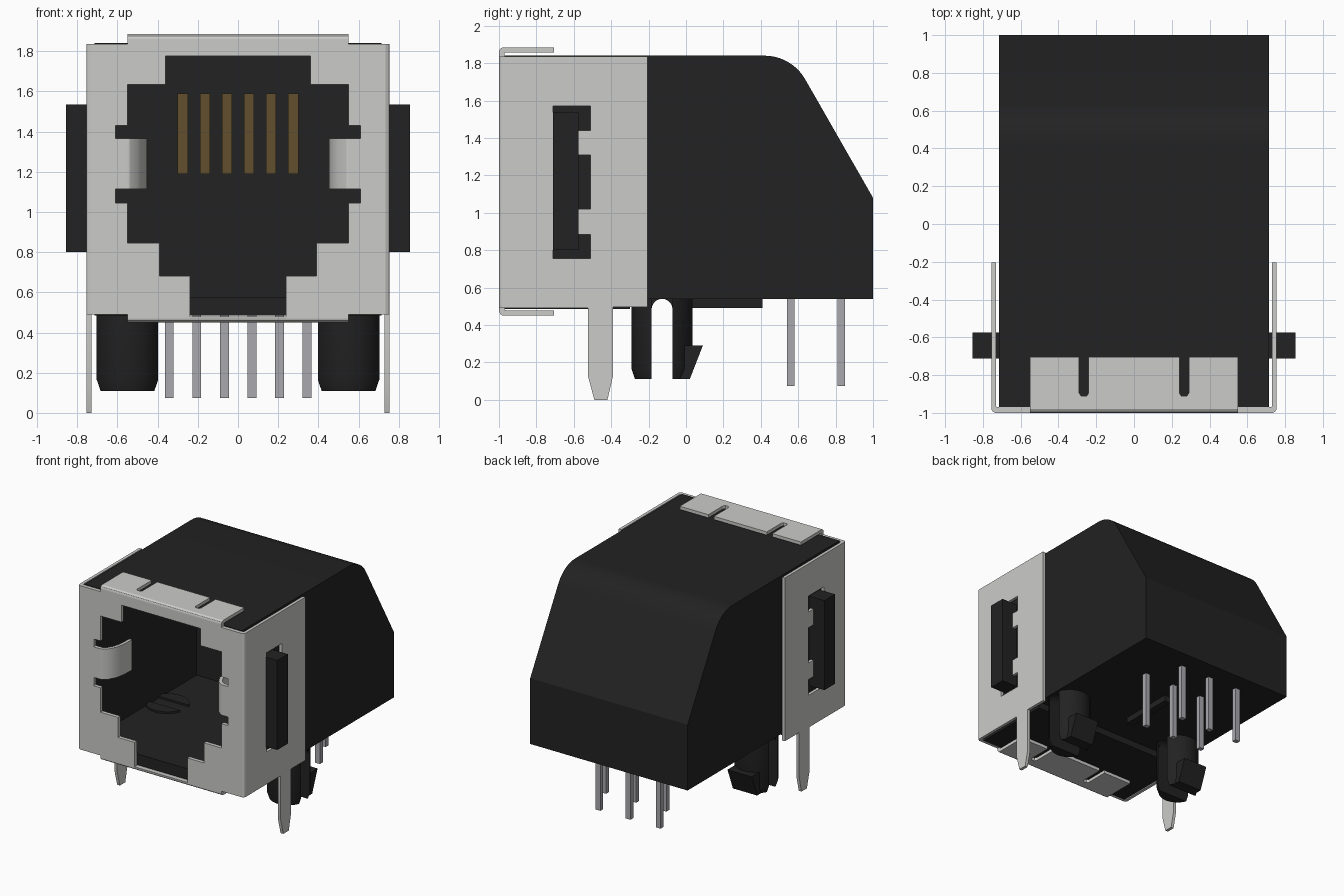
import bpy, bmesh, math

if "Cube" in bpy.data.objects:
    bpy.data.objects.remove(bpy.data.objects["Cube"])


def material(name, rgb):
    m = bpy.data.materials.new(name)
    m.diffuse_color = (*rgb, 1)
    m.use_nodes = True
    m.node_tree.nodes["Principled BSDF"].inputs["Base Color"].default_value = m.diffuse_color
    return m


BLACK = material("black plastic", (0.016, 0.016, 0.016))
STEEL = material("shield metal", (0.6, 0.6, 0.59))
PIN = material("pin metal", (0.40, 0.40, 0.43))
GOLD = material("gold contact", (0.12, 0.078, 0.028))


def loft(name, rings, mat, mirror=False):
    """Closed solid through equal-length rings of 3D points."""
    bm = bmesh.new()
    vs = [[bm.verts.new(p) for p in r] for r in rings]
    n = len(vs[0])
    for a, b in zip(vs, vs[1:]):
        for i in range(n):
            j = (i + 1) % n
            bm.faces.new((a[i], a[j], b[j], b[i]))
    bm.faces.new(vs[0][::-1])
    bm.faces.new(vs[-1])
    bmesh.ops.recalc_face_normals(bm, faces=bm.faces)
    me = bpy.data.meshes.new(name)
    bm.to_mesh(me)
    bm.free()
    me.materials.append(mat)
    ob = bpy.data.objects.new(name, me)
    bpy.context.collection.objects.link(ob)
    if mirror:
        ob.modifiers.new("mirror_x", 'MIRROR').use_mirror_merge = False
    return ob


def prism(name, axis, pts, lo, hi, mat, mirror=False):
    """Extrude a 2D outline along an axis."""
    place = {'x': lambda p, d: (d, p[0], p[1]),
             'y': lambda p, d: (p[0], d, p[1]),
             'z': lambda p, d: (p[0], p[1], d)}[axis]
    return loft(name, [[place(p, d) for p in pts] for d in (lo, hi)], mat, mirror)


def box(name, x, y, z, mat, mirror=False):
    pts = [(x[0], y[0]), (x[1], y[0]), (x[1], y[1]), (x[0], y[1])]
    return prism(name, 'z', pts, z[0], z[1], mat, mirror)


# hollow housing: side profile with rounded sloping back, open at the front
R = 0.25
arc = [(0.42 + R * math.sin(math.radians(a)), 1.84 - R + R * math.cos(math.radians(a)))
       for a in range(0, 61, 6)]
outer = [(-0.97, 1.84)] + arc + [(1, 1.08), (1, 0.54), (-0.97, 0.54)]
cavity = [(-0.97, 0.575), (0.42, 0.575), (0.42, 1.79), (-0.97, 1.79)]
prism("housing_core", 'x', outer + cavity, -0.67, 0.67, BLACK)
prism("housing_side_wall", 'x', outer, 0.67, 0.715, BLACK, True)
box("housing_front_step", (-0.715, 0.715), (-0.97, -0.3), (0.485, 0.545), BLACK)
box("housing_bottom_rib", (-0.03, 0.03), (-0.05, 0.41), (0.49, 0.545), BLACK)
box("side_latch", (0.70, 0.855), (-0.712, -0.575), (0.80, 1.535), BLACK, True)

# shield front plate (right half) with the stepped opening
front = [(0, 1.86), (0.55, 1.86), (0.55, 1.835), (0.70, 1.835), (0.70, 0.49),
         (0.55, 0.49), (0.55, 0.47), (0.24, 0.47), (0.24, 0.68), (0.39, 0.68),
         (0.39, 0.845), (0.55, 0.845), (0.55, 1.045), (0.61, 1.045), (0.61, 1.115),
         (0.55, 1.115), (0.55, 1.365), (0.61, 1.365), (0.61, 1.43), (0.55, 1.43),
         (0.55, 1.635), (0.36, 1.635), (0.36, 1.775), (0, 1.775)]
prism("shield_front", 'y', front, -1, -0.97, STEEL, True)

# rounded vertical corners of the shield
corner = [(0.70, -1), (0.735, -1), (0.748, -0.993), (0.755, -0.98), (0.755, -0.95),
          (0.73, -0.95), (0.73, -0.965), (0.725, -0.97), (0.70, -0.97)]
prism("shield_corner", 'z', corner, 0.49, 1.835, STEEL, True)

# shield sides with toothed window and solder leg
box("shield_side_strip", (0.73, 0.755), (-0.95, -0.71), (0.49, 1.835), STEEL, True)
side = [(-0.71, 0.49), (-0.71, 0.755), (-0.51, 0.755), (-0.51, 0.885), (-0.575, 0.885),
        (-0.575, 1.02), (-0.51, 1.02), (-0.51, 1.31), (-0.575, 1.31), (-0.575, 1.44),
        (-0.51, 1.44), (-0.51, 1.57), (-0.71, 1.57), (-0.71, 1.835), (-0.205, 1.835),
        (-0.205, 0.495), (-0.39, 0.495), (-0.39, 0.13), (-0.42, 0), (-0.49, 0),
        (-0.525, 0.13), (-0.525, 0.49)]
prism("shield_side_and_leg", 'x', side, 0.73, 0.755, STEEL, True)

# inward bent spring tabs
tab = [(0.57, -1), (0.54, -0.995), (0.50, -0.965), (0.47, -0.91), (0.455, -0.84), (0.45, -0.73),
       (0.475, -0.73), (0.48, -0.84), (0.495, -0.90), (0.52, -0.945), (0.55, -0.97), (0.57, -0.972)]
prism("shield_spring_tab", 'z', tab, 1.115, 1.365, STEEL, True)

# folded, slotted flaps at top and bottom
bend = [(-0.97, 1.855), (-1, 1.855), (-1, 1.862), (-0.994, 1.876), (-0.98, 1.885),
        (-0.95, 1.885), (-0.95, 1.858)]
flap = [(0, -0.95), (0, -0.705), (0.24, -0.705), (0.24, -0.895), (0.25, -0.91),
        (0.28, -0.91), (0.29, -0.895), (0.29, -0.705), (0.55, -0.705), (0.55, -0.95)]
for label, flip in (("top", lambda z: z), ("bottom", lambda z: 2.335 - z)):
    prism(label + "_flap_bend", 'x', [(y, flip(z)) for y, z in bend], -0.55, 0.55, STEEL)
    prism(label + "_flap", 'z', flap, flip(1.858), flip(1.885), STEEL, True)

# split board pegs with barb and arched slot
PX, PY, GAP = 0.55, -0.128, 0.056
for label, s in (("front", -1), ("back", 1)):
    rings = []
    for r, z in ((0.145, 0.11), (0.163, 0.165), (0.163, 0.59)):
        a0 = math.asin(GAP / r)
        angles = [a0 + (math.pi - 2 * a0) * i / 18 for i in range(19)]
        rings.append([(PX + r * math.cos(a), PY + s * r * math.sin(a), z) for a in angles])
    loft("peg_half_" + label, rings, BLACK, True)
arch = [(PY + GAP * math.cos(math.pi * i / 10), 0.484 + GAP * math.sin(math.pi * i / 10))
        for i in range(11)]
prism("peg_arch", 'x', arch + [(PY - GAP, 0.548), (PY + GAP, 0.548)],
      PX - 0.14, PX + 0.14, BLACK, True)
prism("peg_barb", 'x', [(-0.06, 0.27), (0, 0.29), (0.09, 0.29), (0.02, 0.11), (-0.06, 0.11)],
      PX - 0.11, PX + 0.11, BLACK, True)

# staggered solder pins and contacts
for i in range(6):
    x = -0.342 + i * 0.137
    y = 0.83 if i % 2 == 0 else 0.56
    box("solder_pin", (x - 0.022, x + 0.022), (y - 0.019, y + 0.019), (0.075, 0.56), PIN)
    x = -0.275 + i * 0.11
    box("contact", (x - 0.025, x + 0.025), (0.38, 0.43), (1.19, 1.59), GOLD)

# smooth the bends, keep the edges sharp
bpy.ops.object.select_all(action='SELECT')
bpy.context.view_layer.objects.active = bpy.data.objects["housing_core"]
bpy.ops.object.shade_smooth_by_angle(angle=math.radians(25))
